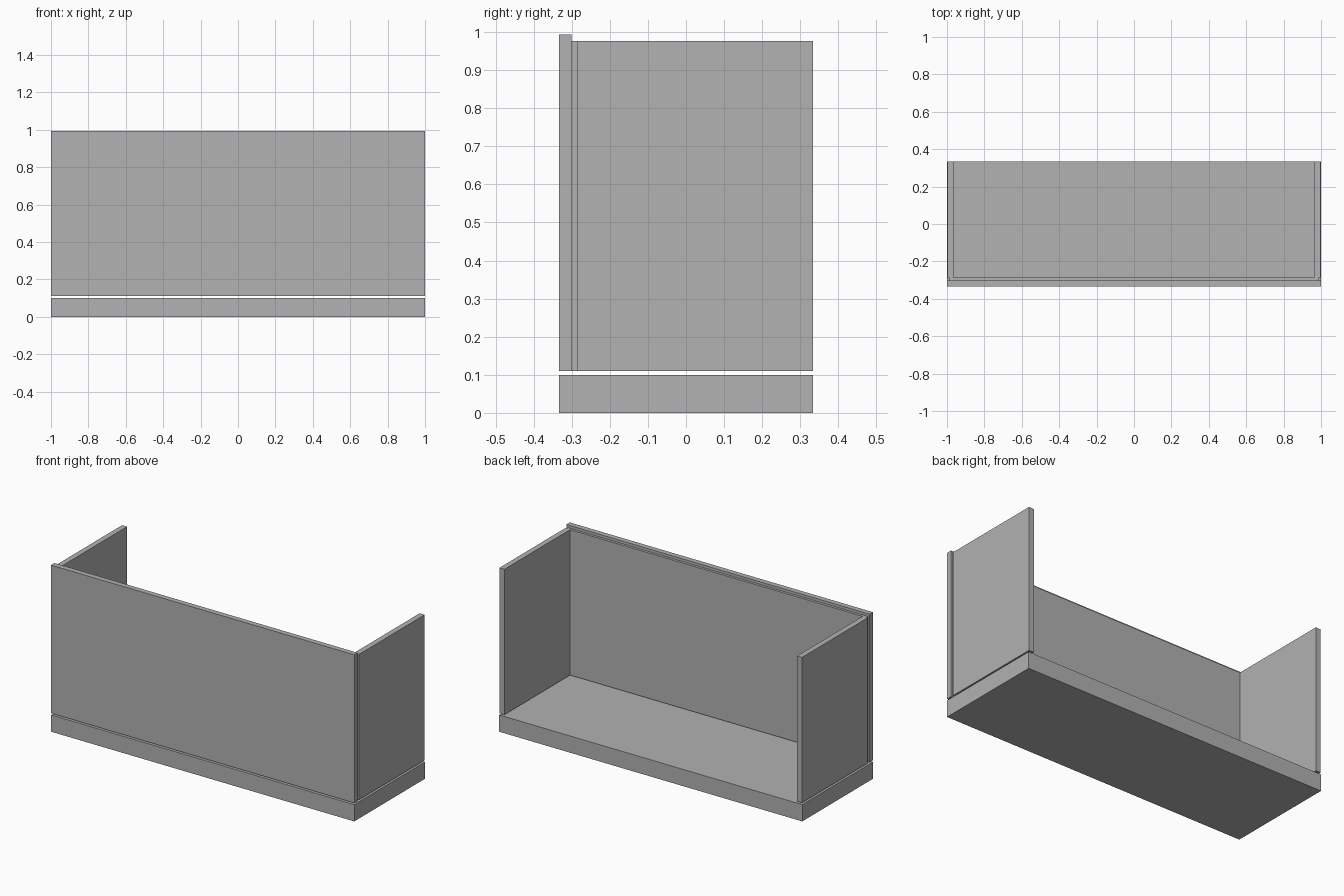
import bpy
import bmesh

cube = bpy.data.objects.get("Cube")
if cube:
    bpy.data.objects.remove(cube, do_unlink=True)

grey = bpy.data.materials.new("plain grey")
grey.use_nodes = True
colour = (0.445, 0.445, 0.445, 1)
grey.diffuse_color = colour
grey.node_tree.nodes["Principled BSDF"].inputs["Base Color"].default_value = colour


def prism(name, outline, bottom, top):
    """Extrude a plan outline upwards between two heights."""
    bm = bmesh.new()
    face = bm.faces.new([bm.verts.new((x, y, bottom)) for x, y in outline])
    result = bmesh.ops.extrude_face_region(bm, geom=[face])
    verts = [v for v in result["geom"] if isinstance(v, bmesh.types.BMVert)]
    bmesh.ops.translate(bm, verts=verts, vec=(0, 0, top - bottom))
    bmesh.ops.recalc_face_normals(bm, faces=bm.faces)
    mesh = bpy.data.meshes.new(name)
    bm.to_mesh(mesh)
    bm.free()
    mesh.materials.append(grey)
    obj = bpy.data.objects.new(name, mesh)
    bpy.context.collection.objects.link(obj)
    return obj


def rectangle(x, y0, y1):
    return [(-x, y0), (x, y0), (x, y1), (-x, y1)]


front, back = -0.333, 0.333
panel_back = -0.301   # rear of the front panel
lining_back = -0.286  # rear of the lining behind it
gap_top = 0.11        # panels sit just clear of the base

# Base slab
prism("base", rectangle(1.0, front, back), 0, 0.10)

# Front panel, slightly taller than the sides
prism("front_panel", rectangle(1.0, front, panel_back), gap_top, 0.993)

# Side walls joined by a thin, slightly recessed lining
half = [(0.99, panel_back), (0.99, lining_back), (0.998, lining_back),
        (0.998, back), (0.965, back), (0.965, lining_back)]
outline = half + [(-x, y) for x, y in reversed(half)]
prism("side_walls_and_lining", outline, gap_top, 0.977)
